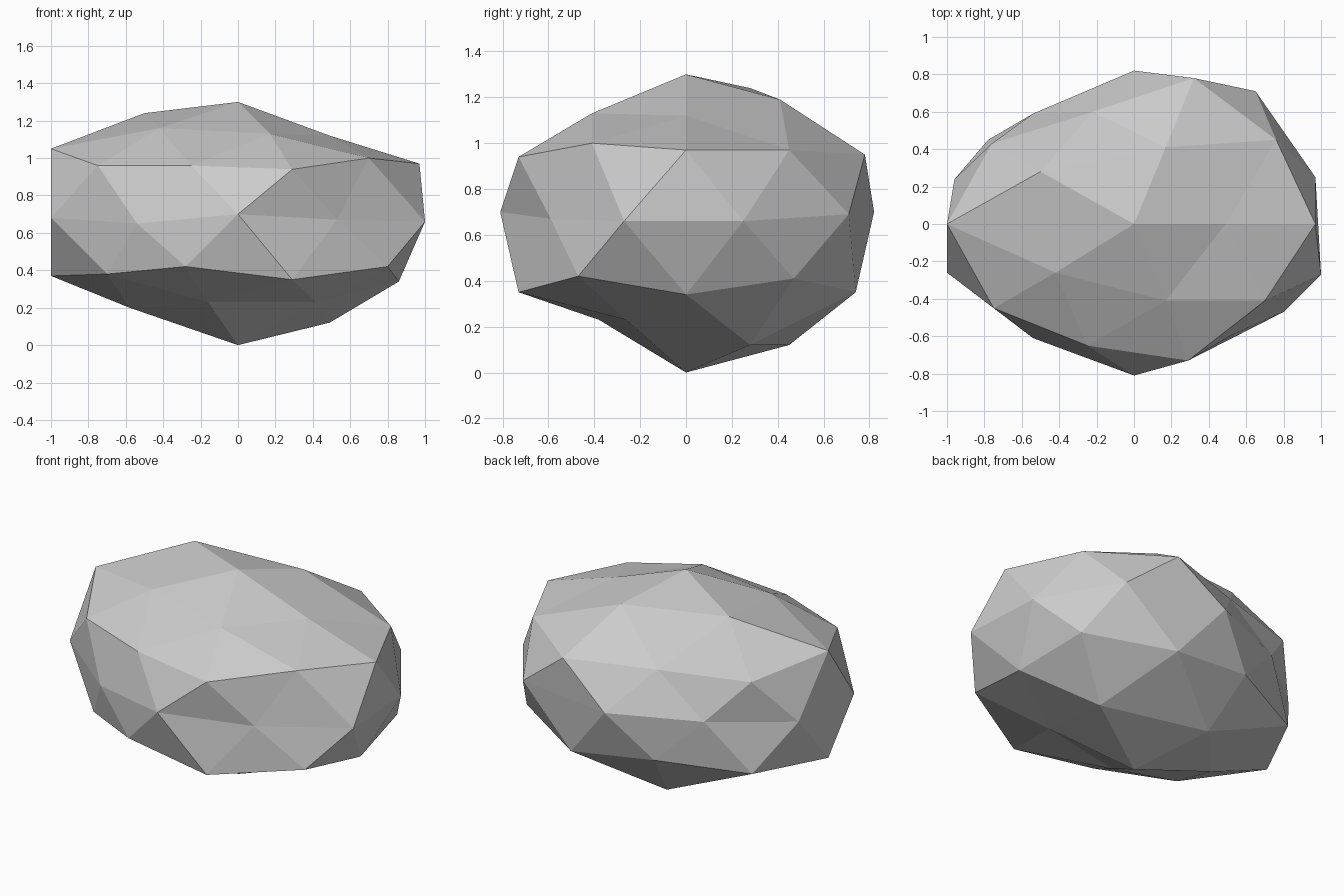
import bpy
import bmesh
from math import atan2, tau

# Remove the default object if the scene has it
default_cube = bpy.data.objects.get("Cube")
if default_cube:
    bpy.data.objects.remove(default_cube, do_unlink=True)


def flat_material(name, colour):
    material = bpy.data.materials.new(name)
    material.use_nodes = True
    material.diffuse_color = colour
    shader = material.node_tree.nodes["Principled BSDF"]
    shader.inputs["Base Color"].default_value = colour
    shader.inputs["Roughness"].default_value = 0.9
    return material


def ring_order(vert):
    """Sort sphere corners by height, then anticlockwise from +x."""
    angle = (atan2(vert.co.y, vert.co.x) + 0.01) % tau
    return round(vert.co.z, 2), angle


# Chipped corners of the boulder in hundredths, ring by ring from the base up
corner_rings = [
    # base point
    [(0, 0, 0)],
    # underside
    [(49, 28, 12), (-18, 45, 12), (-58, 0, 20), (-16, -38, 23), (42, -26, 23)],
    # lower flanks
    [(86, 0, 34), (29, 74, 35), (-78, 45, 38), (-70, -45, 38), (29, -73, 35)],
    [(79, 47, 41), (-26, 69, 42), (-100, 0, 37), (-28, -70, 42), (80, -47, 42)],
    # waist
    [(97, 25, 66), (65, 71, 69), (0, 82, 70), (-54, 59, 70), (-96, 24, 68),
     (-100, -26, 68), (-54, -61, 65), (0, -81, 70), (53, -59, 67), (100, -27, 66)],
    # upper flanks
    [(97, 0, 97), (32, 78, 95), (-76, 43, 95), (-75, -45, 96), (29, -73, 94)],
    [(76, 45, 97), (-22, 60, 95), (-100, 0, 105), (-25, -65, 96), (70, -41, 100)],
    # shoulders
    [(49, 0, 112), (17, 41, 119), (-50, 28, 124), (-42, -26, 116), (17, -41, 113)],
    # crown
    [(0, 0, 130)],
]
corners = [corner for ring in corner_rings for corner in ring]

# Boulder: a faceted sphere with every corner pushed into its chipped place
mesh = bpy.data.meshes.new("boulder")
bm = bmesh.new()
bmesh.ops.create_icosphere(bm, subdivisions=2, radius=1)
for vert, corner in zip(sorted(bm.verts, key=ring_order), corners):
    vert.co = [value / 100 for value in corner]
bmesh.ops.recalc_face_normals(bm, faces=bm.faces)
for face in bm.faces:
    face.smooth = False
bm.to_mesh(mesh)
bm.free()

boulder = bpy.data.objects.new("boulder", mesh)
bpy.context.collection.objects.link(boulder)
mesh.materials.append(flat_material("stone grey", (0.6, 0.6, 0.6, 1)))
